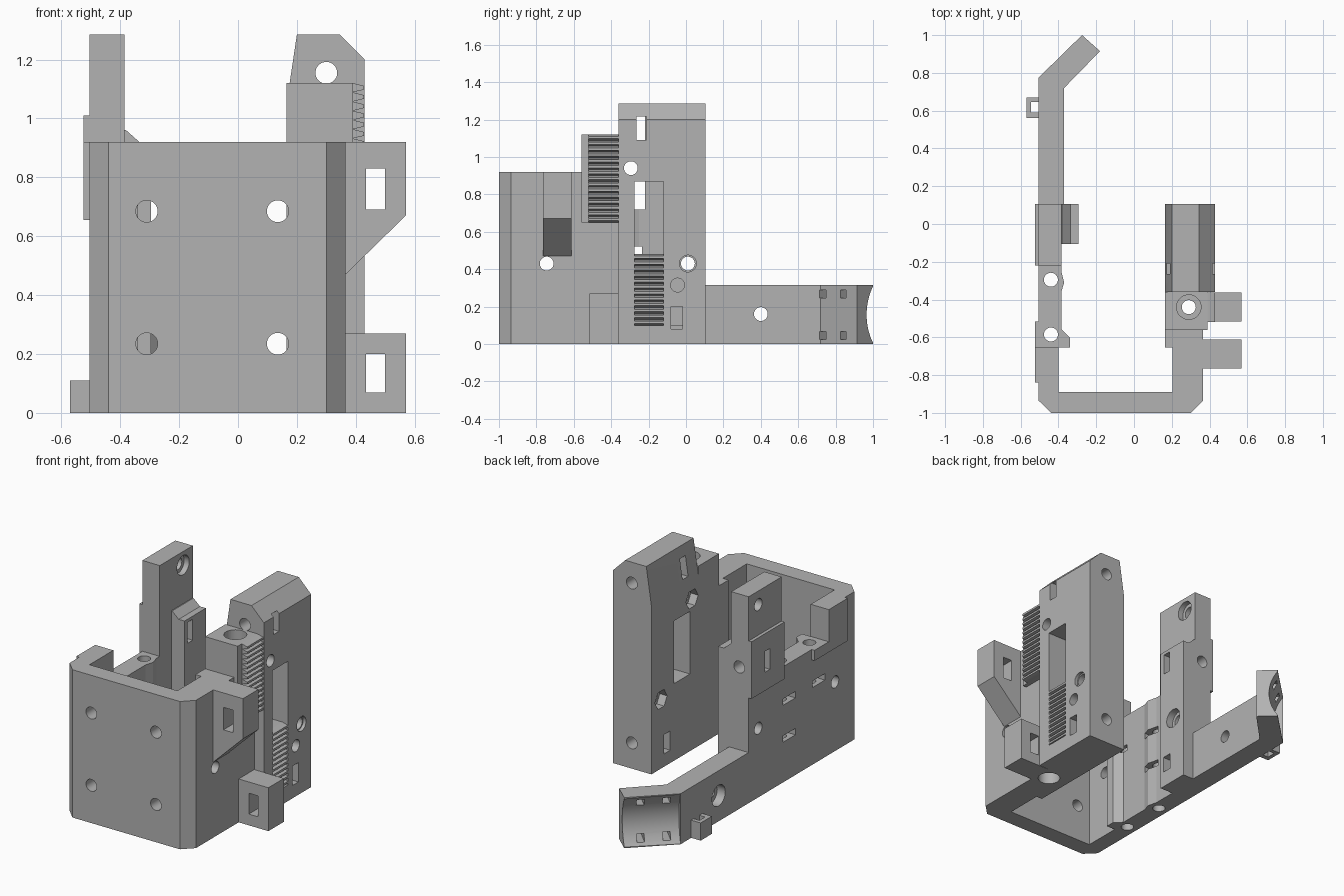
import bpy, bmesh, math
from mathutils import Matrix, Vector

old = bpy.data.objects.get("Cube")
if old:
    bpy.data.objects.remove(old, do_unlink=True)

grey = bpy.data.materials.new("plain grey")
grey.use_nodes = True
GREY = (0.45, 0.45, 0.45, 1)
grey.diffuse_color = GREY
grey.node_tree.nodes["Principled BSDF"].inputs["Base Color"].default_value = GREY

PLACE = {"x": lambda a, b, c: (c, a, b),
         "y": lambda a, b, c: (a, c, b),
         "z": lambda a, b, c: (a, b, c)}
parts = []


def prism(name, axis, pts, lo, hi, matrix=None):
    """Extrude a 2D outline along an axis."""
    bm = bmesh.new()
    face = bm.faces.new([bm.verts.new(PLACE[axis](a, b, lo)) for a, b in pts])
    ext = bmesh.ops.extrude_face_region(bm, geom=[face])
    step = Vector(PLACE[axis](0, 0, hi - lo))
    bmesh.ops.translate(bm, vec=step, verts=[v for v in ext["geom"] if isinstance(v, bmesh.types.BMVert)])
    bmesh.ops.recalc_face_normals(bm, faces=bm.faces)
    if matrix:
        bm.transform(matrix)
    mesh = bpy.data.meshes.new(name)
    bm.to_mesh(mesh)
    bm.free()
    mesh.materials.append(grey)
    obj = bpy.data.objects.new(name, mesh)
    bpy.context.collection.objects.link(obj)
    return obj


def rect(a0, a1, b0, b1):
    return [(a0, b0), (a1, b0), (a1, b1), (a0, b1)]


def ring(a, b, r, n=32):
    return [(a + r * math.cos(math.tau * i / n), b + r * math.sin(math.tau * i / n)) for i in range(n)]


def part(name, axis, pts, lo, hi, cuts=()):
    """Make a solid part and carve (axis, outline, lo, hi, matrix) cuts out of it."""
    obj = prism(name, axis, pts, lo, hi)
    for c in cuts:
        cutter = prism("cutter", *c)
        mod = obj.modifiers.new("cut", "BOOLEAN")
        mod.operation, mod.solver, mod.object = "DIFFERENCE", "EXACT", cutter
        bpy.context.view_layer.update()
        graph = bpy.context.evaluated_depsgraph_get()
        mesh = bpy.data.meshes.new_from_object(obj.evaluated_get(graph))
        obj.modifiers.clear()
        obj.data = mesh
        bpy.data.objects.remove(cutter, do_unlink=True)
    obj.data.name = name
    parts.append(obj)
    return obj


def rack(name, x0, x1, y0, y1, z0, z1, count):
    """Row of horizontal teeth pointing to +x."""
    pitch = (z1 - z0) / count
    pts = [(x0 - 0.02, z0)]
    for i in range(count):
        z = z0 + i * pitch
        pts += [(x0, z), (x1, z + pitch * 0.3), (x1, z + pitch * 0.7)]
    pts += [(x0, z1), (x0 - 0.02, z1)]
    return part(name, "y", pts, y0, y1)


HOLE = 0.037

# U-shaped front shell with mounting holes
shell = [(-0.505, -0.935), (-0.44, -1), (0.30, -1), (0.365, -0.935), (0.365, -0.61), (0.165, -0.61),
         (0.165, -0.655), (0.205, -0.655), (0.205, -0.89), (-0.40, -0.89), (-0.40, -0.655), (-0.505, -0.655)]
plate_holes = [("y", ring(x, z, HOLE), -1.1, -0.8) for x in (-0.31, 0.135) for z in (0.235, 0.685)]
part("front_shell", "z", shell, 0, 0.92, plate_holes + [("x", ring(-0.745, 0.43, HOLE), -0.6, 0.6)])

# Side wall with tall rear post
wall = [(-0.655, 0), (0.105, 0), (0.105, 1.285), (-0.22, 1.285), (-0.22, 0.72), (-0.655, 0.72)]
wall_bolts = [("z", ring(-0.44, y, HOLE), -0.1, 0.9) for y in (-0.295, -0.585)]
nut_slots = [("x", rect(y - 0.06, y + 0.06, z, z + 0.04), -0.6, -0.2)
             for y, z in ((-0.295, 0.48), (-0.585, 0.48), (-0.295, 0.25))]
post_cuts = [("x", ring(0.01, 0.43, HOLE), -0.6, -0.2),
             ("x", rect(-0.075, -0.025, 0.77, 0.9), -0.6, -0.2),
             ("x", rect(-0.08, -0.02, 0.1, 0.2), -0.45, -0.2)]
post_bolts = [("x", ring(0.01, 1.2, HOLE), -0.6, -0.2),
              ("x", ring(0.01, 1.2, 0.06), -0.42, -0.2),
              ("y", ring(-0.44, 0.83, HOLE), 0, 0.2)]
part("side_wall", "x", wall, -0.505, -0.385, wall_bolts + nut_slots + post_cuts + post_bolts)

# Inner rib on the post, with a sloped top
rib = [(-0.39, 0), (-0.295, 0), (-0.295, 0.92), (-0.335, 0.92), (-0.38, 0.96), (-0.39, 0.96)]
part("post_rib", "y", rib, -0.105, 0.105, post_cuts + [("x", ring(0.01, 0.43, 0.06), -0.34, -0.2)])

# Raised outer bands and inner bosses round the wall bolts
part("post_band", "x", rect(-0.22, 0.105, 0.655, 1.01), -0.525, -0.505,
     [("x", rect(-0.075, -0.025, 0.77, 0.9), -0.6, -0.2)])
band = [(-0.84, 0.655), (-0.515, 0.655), (-0.515, 0.72), (-0.655, 0.72), (-0.655, 0.92), (-0.84, 0.92)]
part("wall_band", "x", band, -0.525, -0.505)
part("front_boss", "z", [(-0.39, -0.655), (-0.34, -0.655), (-0.34, -0.6), (-0.385, -0.555), (-0.39, -0.555)],
     0, 0.72, nut_slots)
part("rear_boss", "z", [(-0.39, -0.36), (-0.385, -0.36), (-0.37, -0.31), (-0.385, -0.25), (-0.39, -0.25)],
     0, 0.72, nut_slots)

# Bent rear arm with a scooped outer end and tie slots
arm = [(-0.505, 0.1), (-0.37, 0.1), (-0.37, 0.72), (-0.18, 0.915), (-0.275, 1), (-0.505, 0.775)]
turn = Matrix.Translation((-0.505, 0.775, 0)) @ Matrix.Rotation(math.radians(45), 4, "Z")
tie_slots = [("y", rect(a - 0.022, a + 0.022, z - 0.022, z + 0.022), -0.3, 0.2, turn)
             for a in (0.075, 0.225) for z in (0.045, 0.267)]
part("rear_arm", "z", arm, 0, 0.315,
     [("x", ring(0.19, 0.157, 0.245, 64), 0, 0.6, turn),
      ("x", ring(0.4, 0.16, HOLE), -0.6, -0.2),
      ("x", ring(0.4, 0.16, 0.065), -0.6, -0.45)] + tie_slots)
part("cable_loop", "z", rect(-0.57, -0.5, 0.56, 0.67), 0, 0.11,
     [("z", rect(-0.545, -0.505, 0.59, 0.645), -0.1, 0.3)])

# Tower with bevelled top, pocket, slots and bolt holes
tower = [(0.165, 0), (0.43, 0), (0.43, 1.2), (0.345, 1.285), (0.2, 1.285), (0.165, 1.05)]
tower_cuts = [("x", rect(*r), 0, 0.6) for r in
              ((-0.275, -0.12, 0.48, 0.87), (-0.08, -0.02, 0.08, 0.2), (-0.265, -0.21, 1.09, 1.215))]
for y, z in ((0.01, 0.43), (-0.295, 0.94)):
    tower_cuts += [("x", ring(y, z, HOLE), 0, 0.6), ("x", ring(y, z, 0.06, 6), 0, 0.215)]
tower_cuts += [("x", ring(0.01, 0.43, 0.045), 0.41, 0.6),
               ("x", ring(-0.045, 0.315, HOLE), 0.36, 0.6),
               ("x", rect(-0.275, -0.12, 0.1, 0.49), 0.39, 0.6),
               ("y", ring(0.3, 1.155, HOLE), -0.6, 0.6),
               ("y", ring(0.3, 0.16, HOLE), 0, 0.6)]
part("tower", "y", tower, -0.36, 0.105, tower_cuts)
rack("lower_rack", 0.39, 0.428, -0.275, -0.12, 0.1, 0.48, 12)

# Rack block between shell and tower
block_bolt = [("z", ring(0.29, -0.44, HOLE), -0.1, 1.3),
              ("z", ring(0.29, -0.44, 0.065), 1.0, 1.3),
              ("z", ring(0.29, -0.44, 0.065), -0.1, 0.1)]
block = [(0.165, 0), (0.365, 0), (0.365, 0.65), (0.39, 0.65), (0.39, 1.12), (0.165, 1.12)]
part("rack_block", "y", block, -0.56, -0.36, block_bolt)
part("block_joint", "y", rect(0.165, 0.365, 0, 0.92), -0.612, -0.558)
rack("upper_rack", 0.39, 0.428, -0.52, -0.362, 0.65, 1.12, 15)

# Outer brackets with windows
part("upper_bracket", "y", [(0.36, 0.47), (0.365, 0.47), (0.57, 0.67), (0.57, 0.92), (0.36, 0.92)],
     -0.765, -0.612, [("y", rect(0.435, 0.5, 0.69, 0.83), -1, 0)])
part("lower_bracket", "y", rect(0.36, 0.57, 0, 0.27), -0.515, -0.362,
     [("y", rect(0.435, 0.5, 0.07, 0.2), -1, 0)])

# Round holes shade smooth, edges stay sharp
bpy.ops.object.select_all(action="DESELECT")
for obj in parts:
    obj.select_set(True)
bpy.context.view_layer.objects.active = parts[0]
bpy.ops.object.shade_smooth_by_angle(angle=math.radians(25))
